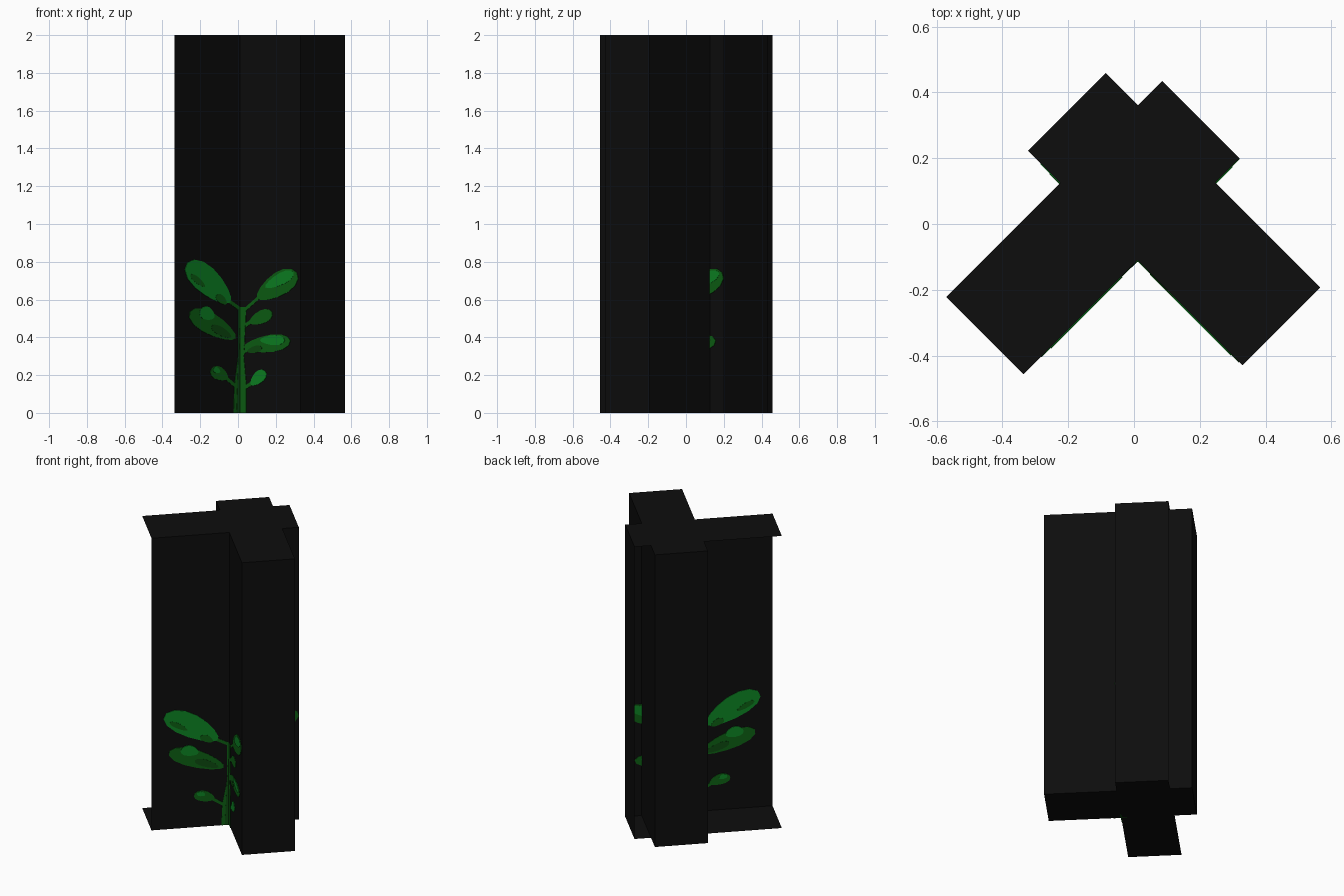
import bpy, bmesh, math

cube = bpy.data.objects.get("Cube")
if cube:
    bpy.data.objects.remove(cube, do_unlink=True)

TURN = math.radians(45)      # the crossed boxes stand diagonally
HEIGHT = 2.0
ROOT2 = math.sqrt(2)

# Long box: along local X; cross box: along local Y
LONG_X0, LONG_X1, LONG_Y0, LONG_Y1 = -0.56, 0.368, -0.085, 0.247
CROSS_X0, CROSS_X1, CROSS_Y0, CROSS_Y1 = -0.07, 0.264, -0.537, 0.385


def material(name, colour):
    mat = bpy.data.materials.new(name)
    mat.use_nodes = True
    mat.diffuse_color = (*colour, 1)
    bsdf = mat.node_tree.nodes["Principled BSDF"]
    bsdf.inputs["Base Color"].default_value = (*colour, 1)
    bsdf.inputs["Roughness"].default_value = 0.9
    return mat


BLACK = material("black", (0.004, 0.004, 0.004))
BRIGHT = material("bright_green", (0.004, 0.24, 0.018))
MID = material("leaf_green", (0.004, 0.12, 0.007))
DARK = material("dark_green", (0.004, 0.07, 0.005))


def finish(name, bm, mat):
    mesh = bpy.data.meshes.new(name)
    bm.to_mesh(mesh)
    bm.free()
    mesh.materials.append(mat)
    obj = bpy.data.objects.new(name, mesh)
    obj.rotation_euler.z = TURN
    bpy.context.collection.objects.link(obj)
    return obj


def polygon(name, points, mat):
    bm = bmesh.new()
    bm.faces.new([bm.verts.new(p) for p in points])
    return finish(name, bm, mat)


def wall(name, a, b):
    polygon(name, [(*a, 0), (*b, 0), (*b, HEIGHT), (*a, HEIGHT)], BLACK)


# Upright walls; the long box is open on its outer end and back
wall("long_side_wall", (LONG_X0, LONG_Y0), (LONG_X1, LONG_Y0))
wall("long_end_wall", (LONG_X1, LONG_Y0), (LONG_X1, LONG_Y1))
wall("cross_front_wall", (CROSS_X0, CROSS_Y1), (CROSS_X0, CROSS_Y0))
wall("cross_near_end_wall", (CROSS_X0, CROSS_Y0), (CROSS_X1, CROSS_Y0))
wall("cross_back_wall", (CROSS_X1, CROSS_Y0), (CROSS_X1, CROSS_Y1))
wall("cross_far_end_wall", (CROSS_X1, CROSS_Y1), (CROSS_X0, CROSS_Y1))

# Cross-shaped floor and roof
outline = [
    (LONG_X0, LONG_Y0), (CROSS_X0, LONG_Y0), (CROSS_X0, CROSS_Y0),
    (CROSS_X1, CROSS_Y0), (CROSS_X1, LONG_Y0), (LONG_X1, LONG_Y0),
    (LONG_X1, LONG_Y1), (CROSS_X1, LONG_Y1), (CROSS_X1, CROSS_Y1),
    (CROSS_X0, CROSS_Y1), (CROSS_X0, LONG_Y1), (LONG_X0, LONG_Y1),
]
polygon("roof", [(x, y, HEIGHT) for x, y in outline], BLACK)
polygon("floor", [(x, y, 0) for x, y in reversed(outline)], BLACK)


# Painted plant: thin plates straddling each of the two plant walls
def plate(name, points, mat, thick):
    for side in ("long", "cross"):
        bm = bmesh.new()
        rings = []
        for off in (-thick / 2, thick / 2):
            ring = []
            for u, z in points:
                if side == "long":
                    co = (u * ROOT2 + LONG_Y0, LONG_Y0 + off, z)
                else:
                    co = (CROSS_X0 + off, CROSS_X0 - u * ROOT2, z)
                ring.append(bm.verts.new(co))
            rings.append(ring)
        low, high = rings
        bm.faces.new(low)
        bm.faces.new(high[::-1])
        for i in range(len(low)):
            j = (i + 1) % len(low)
            bm.faces.new((low[i], high[i], high[j], low[j]))
        bmesh.ops.recalc_face_normals(bm, faces=bm.faces)
        finish(f"{name}_{side}", bm, mat)


def blade(centre, length, width, angle, sides=14):
    """Oval outline, blunter at its outer end."""
    a = math.radians(angle)
    points = []
    for i in range(sides):
        t = math.tau * i / sides
        along = length * math.cos(t)
        across = width * math.sin(t) * (1 + 0.25 * math.cos(t))
        points.append((centre[0] + along * math.cos(a) - across * math.sin(a),
                       centre[1] + along * math.sin(a) + across * math.cos(a)))
    return points


# name: centre, half length, half width, angle, colour
LEAVES = {
    "upper_right_leaf": ((-0.156, 0.69), 0.155, 0.068, 137, BRIGHT),
    "middle_right_leaf": ((-0.135, 0.465), 0.14, 0.055, 150, MID),
    "lower_right_leaf": ((-0.1, 0.207), 0.05, 0.034, 150, MID),
    "upper_left_leaf": ((0.208, 0.675), 0.125, 0.06, 33, MID),
    "middle_left_leaf": ((0.122, 0.505), 0.066, 0.034, 25, MID),
    "lower_left_leaf": ((0.155, 0.365), 0.125, 0.045, 8, MID),
    "small_left_leaf": ((0.108, 0.185), 0.052, 0.03, 45, BRIGHT),
}
PATCHES = {
    "upper_right_shade": ((-0.215, 0.7), 0.05, 0.015, 140, MID),
    "upper_right_tip": ((-0.09, 0.6), 0.035, 0.02, 137, MID),
    "middle_right_light": ((-0.165, 0.525), 0.042, 0.034, 150, BRIGHT),
    "middle_right_shade": ((-0.09, 0.43), 0.06, 0.022, 150, DARK),
    "lower_right_light": ((-0.115, 0.225), 0.02, 0.015, 150, BRIGHT),
    "upper_left_light": ((0.222, 0.705), 0.085, 0.03, 28, BRIGHT),
    "lower_left_light": ((0.185, 0.385), 0.065, 0.026, 0, BRIGHT),
    "lower_left_shade": ((0.09, 0.335), 0.04, 0.018, 15, DARK),
}
for thick, group in ((0.006, LEAVES), (0.009, PATCHES)):
    for name, (centre, length, width, angle, mat) in group.items():
        plate(name, blade(centre, length, width, angle), mat, thick)

# Stem with a shaded edge, and twigs joining the leaves
plate("stem", [(-0.025, 0), (0.045, 0), (0.045, 0.15), (0.032, 0.3),
               (0.045, 0.56), (0, 0.56), (0, 0.3), (-0.02, 0.15)], MID, 0.005)
plate("stem_shade", [(-0.01, 0), (0.015, 0), (0.015, 0.45), (0.005, 0.45)], DARK, 0.008)
TWIGS = [((0.01, 0.55), (-0.06, 0.6)), ((0.03, 0.54), (0.11, 0.61)),
         ((0.02, 0.45), (0.08, 0.49)), ((0.02, 0.31), (0.06, 0.345)),
         ((0, 0.13), (-0.07, 0.19)), ((0.03, 0.13), (0.08, 0.16))]
for i, ((u0, z0), (u1, z1)) in enumerate(TWIGS):
    h = 0.011
    plate(f"twig_{i}", [(u0, z0 - h), (u1, z1 - h), (u1, z1 + h), (u0, z0 + h)], MID, 0.004)
